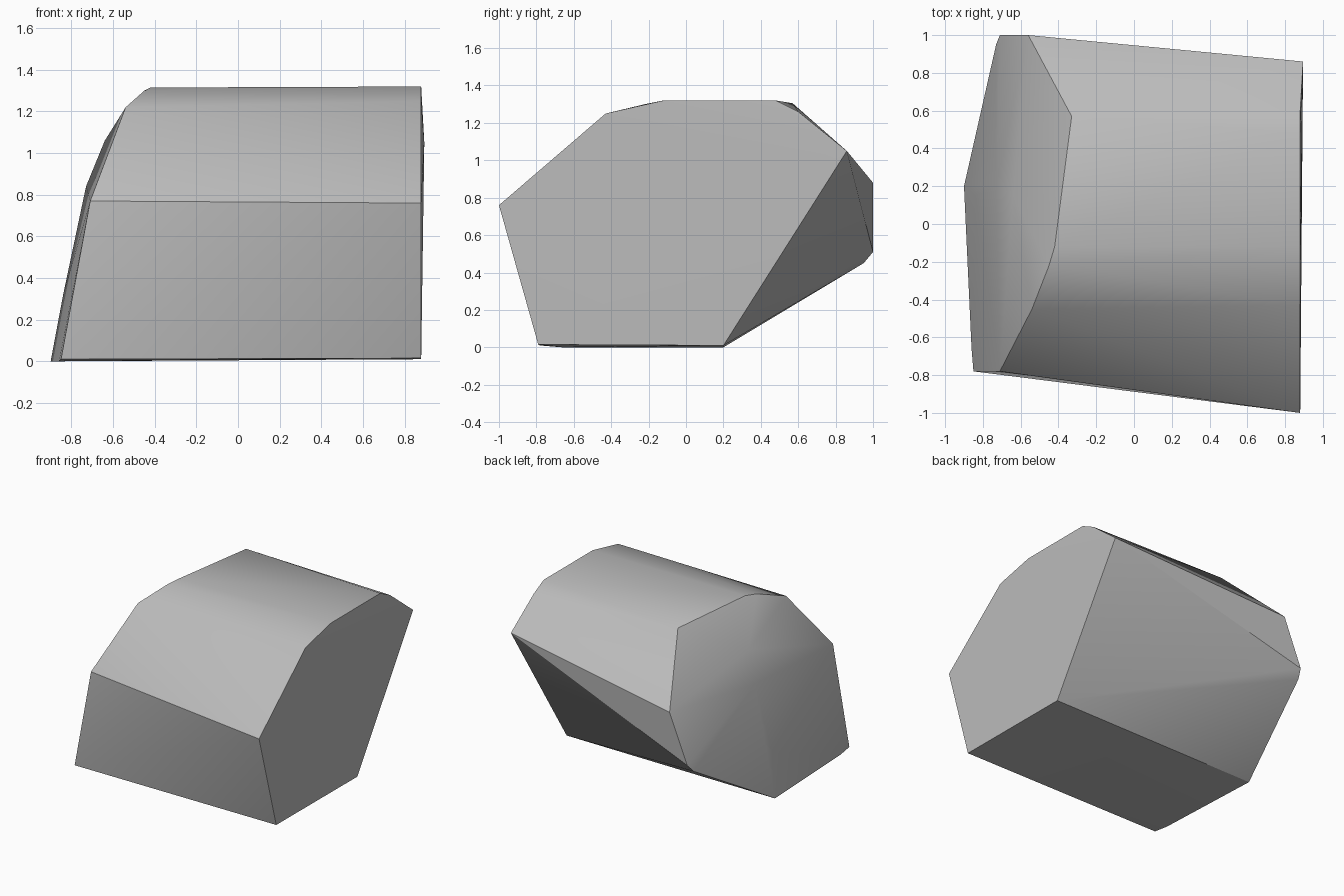
import bpy
import bmesh
import math

# Remove the default object only
default_cube = bpy.data.objects.get("Cube")
if default_cube:
    bpy.data.objects.remove(default_cube, do_unlink=True)


def make_material(name, colour):
    material = bpy.data.materials.new(name)
    material.use_nodes = True
    material.diffuse_color = colour
    shader = material.node_tree.nodes["Principled BSDF"]
    shader.inputs["Base Color"].default_value = colour
    shader.inputs["Roughness"].default_value = 0.9
    return material


def make_hull(name, points, material):
    """Wrap the corner points in a convex, faceted solid."""
    bm = bmesh.new()
    for point in points:
        bm.verts.new(point)
    result = bmesh.ops.convex_hull(bm, input=bm.verts[:])
    unused = {g for g in result["geom_interior"] + result["geom_unused"]
              if isinstance(g, bmesh.types.BMVert) and not g.link_faces}
    bmesh.ops.delete(bm, geom=list(unused), context="VERTS")
    bmesh.ops.recalc_face_normals(bm, faces=bm.faces[:])
    mesh = bpy.data.meshes.new(name)
    bm.to_mesh(mesh)
    bm.free()
    mesh.materials.append(material)
    obj = bpy.data.objects.new(name, mesh)
    bpy.context.collection.objects.link(obj)
    return obj


# Flat cut end: side profile in (y, z), leaning out slightly at the back
cut_profile = [(-1, .76), (-.79, .015), (.2, .01), (.86, 1.05),
               (.6, 1.26), (.48, 1.32), (-.12, 1.32), (-.43, 1.25)]
cut_end = [(.895 if y > .8 else .88, y, z) for y, z in cut_profile]

# Rim of the rounded end, from the front over the top and under
round_rim = [(-.71, -.78, .77), (-.54, -.45, 1.22), (-.45, -.22, 1.3),
             (-.42, -.12, 1.315), (-.33, .57, 1.305), (-.56, 1, .88),
             (-.71, 1, .51), (-.73, .95, .45), (-.9, .2, 0),
             (-.86, -.66, 0), (-.85, -.78, .01)]

# Gentle bulge in the middle of the rounded end
round_bulge = [(-.64, .15, 1.06), (-.73, .2, .84), (-.84, .15, .32)]

stone = make_material("stone grey", (.5, .5, .5, 1))
boulder = make_hull("boulder", cut_end + round_rim + round_bulge, stone)

# Smooth the shallow facets and keep the main edges crisp
bpy.ops.object.select_all(action="DESELECT")
boulder.select_set(True)
bpy.context.view_layer.objects.active = boulder
bpy.ops.object.shade_smooth_by_angle(angle=math.radians(30))
